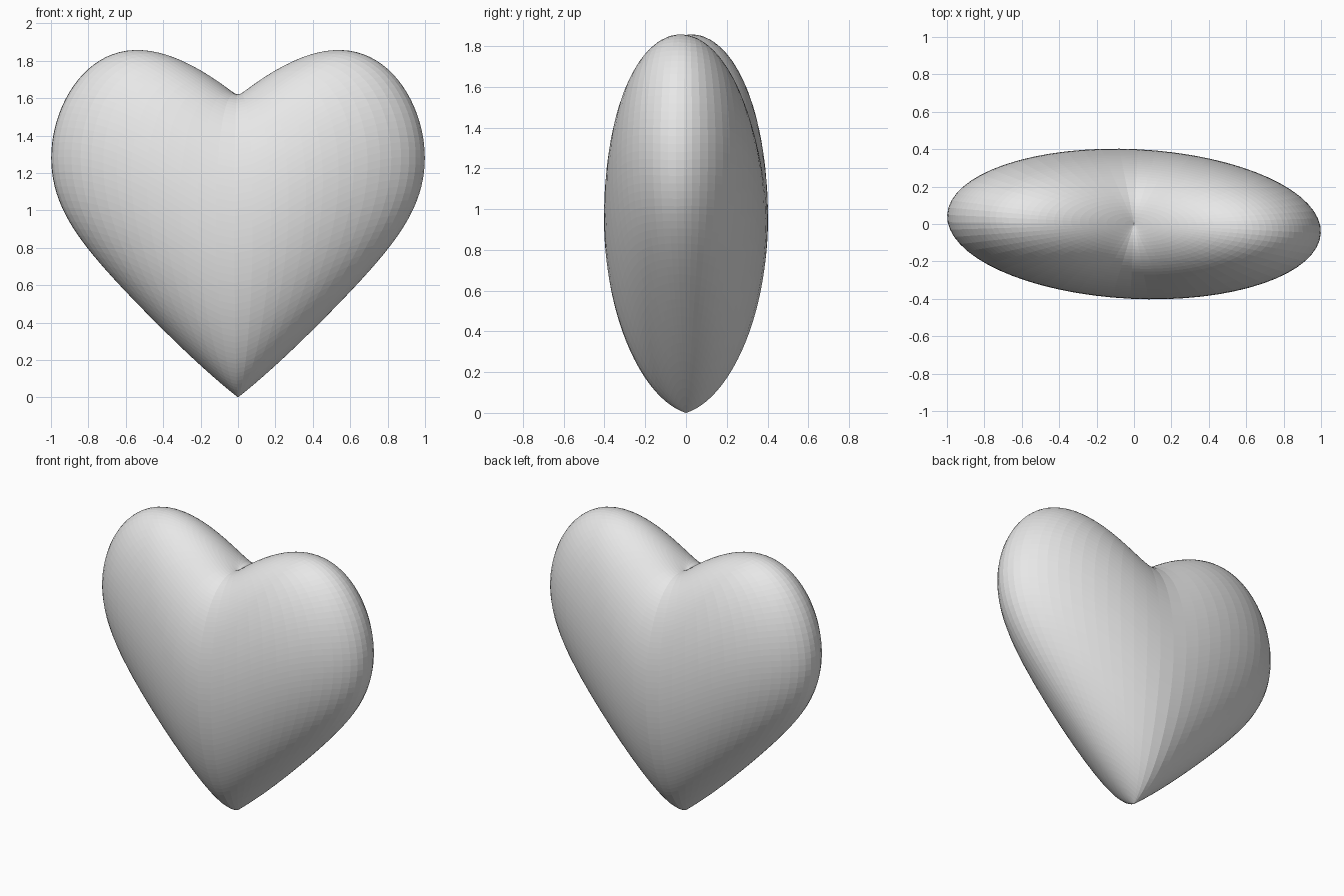
import bpy, bmesh, math
from mathutils import Matrix

cube = bpy.data.objects.get("Cube")
if cube:
    bpy.data.objects.remove(cube, do_unlink=True)

HALF_HEIGHT = 0.805   # half the distance from lower tip to notch
HALF_DEPTH = 0.4


def lift(x, y):
    """Upward shift that raises the lobes and sharpens the tip."""
    d = math.hypot(x, 0.4 * y)
    return 0.784 * d - 0.309 * d ** 3


# Heart body: a squashed sphere, sheared upward away from its axis
bm = bmesh.new()
bmesh.ops.create_uvsphere(bm, u_segments=64, v_segments=64, radius=1)
for v in bm.verts:
    v.co.y *= HALF_DEPTH
    v.co.z = HALF_HEIGHT * (1 + v.co.z) + lift(v.co.x, v.co.y)

# Slight turn about the vertical axis
bmesh.ops.transform(bm, matrix=Matrix.Rotation(-0.049, 4, 'Z'), verts=bm.verts)

mesh = bpy.data.meshes.new("heart_body")
bm.to_mesh(mesh)
bm.free()
heart = bpy.data.objects.new("heart_body", mesh)
bpy.context.collection.objects.link(heart)

# Plain grey material
grey = bpy.data.materials.new("light_grey")
grey.use_nodes = True
color = (0.8, 0.8, 0.8, 1)
grey.diffuse_color = color
grey.node_tree.nodes["Principled BSDF"].inputs["Base Color"].default_value = color
mesh.materials.append(grey)
